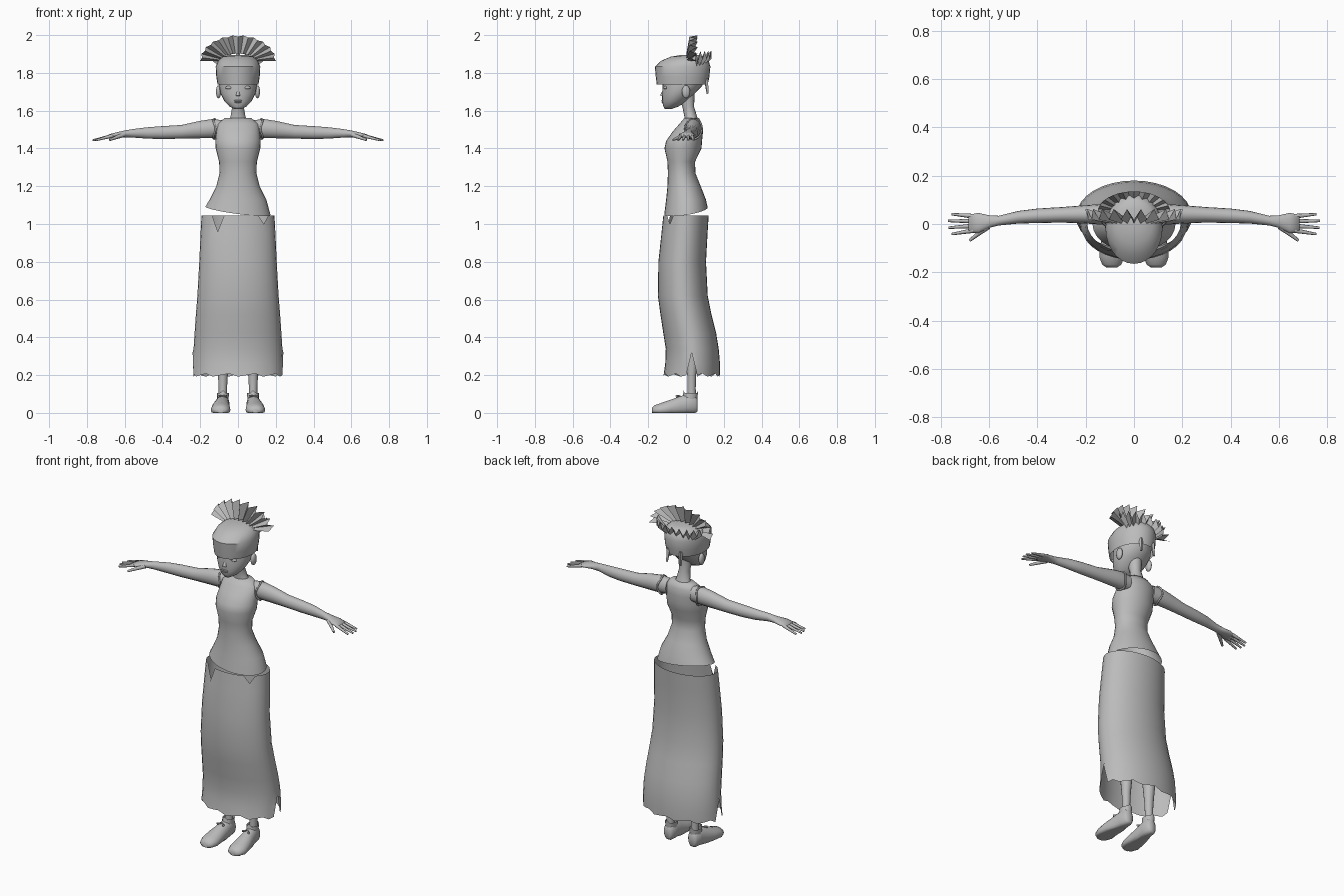
import bpy, bmesh
from math import sin, cos, pi, radians
from mathutils import Vector, Matrix

if "Cube" in bpy.data.objects:
    bpy.data.objects.remove(bpy.data.objects["Cube"], do_unlink=True)

grey = bpy.data.materials.new("plain_grey")
grey.use_nodes = True
GREY = (0.5, 0.5, 0.5, 1)
grey.diffuse_color = GREY
grey.node_tree.nodes["Principled BSDF"].inputs["Base Color"].default_value = GREY


def finish(name, bm, smooth=50):
    bmesh.ops.recalc_face_normals(bm, faces=bm.faces)
    me = bpy.data.meshes.new(name)
    bm.to_mesh(me)
    bm.free()
    me.materials.append(grey)
    ob = bpy.data.objects.new(name, me)
    bpy.context.collection.objects.link(ob)
    if smooth:
        bpy.ops.object.select_all(action='DESELECT')
        ob.select_set(True)
        bpy.context.view_layer.objects.active = ob
        bpy.ops.object.shade_smooth_by_angle(angle=radians(smooth))
    return ob


def loft(name, rings, axis='z', n=24, caps=(True, True), side=1, tweak=None, smooth=50):
    """Skin elliptical rings (x, y, z, radius_a, radius_b) lying across an axis."""
    bm = bmesh.new()
    rows = []
    for r, (x, y, z, ra, rb) in enumerate(rings):
        row = []
        for i in range(n):
            a, b = ra * cos(2 * pi * i / n), rb * sin(2 * pi * i / n)
            off = {'x': (0, a, b), 'y': (a, 0, b), 'z': (a, b, 0)}[axis]
            p = Vector((x, y, z)) + Vector(off)
            if tweak:
                tweak(p, r, i)
            p.x *= side
            row.append(bm.verts.new(p))
        rows.append(row)
    for lo, hi in zip(rows, rows[1:]):
        for i in range(n):
            j = (i + 1) % n
            bm.faces.new((lo[i], lo[j], hi[j], hi[i]))
    if caps[0]:
        bm.faces.new(rows[0])
    if caps[1]:
        bm.faces.new(rows[-1])
    return finish(name, bm, smooth)


def ball(name, loc, scale):
    bm = bmesh.new()
    bmesh.ops.create_uvsphere(bm, u_segments=14, v_segments=8, radius=1,
                              matrix=Matrix.LocRotScale(Vector(loc), None, Vector(scale)))
    return finish(name, bm, 80)


def taper(name, start, end, r1, r2, n=8):
    a, b = Vector(start), Vector(end)
    turn = (b - a).to_track_quat('Z', 'Y').to_matrix().to_4x4()
    bm = bmesh.new()
    bmesh.ops.create_cone(bm, cap_ends=True, segments=n, radius1=r1, radius2=r2,
                          depth=(b - a).length,
                          matrix=Matrix.Translation((a + b) / 2) @ turn)
    return finish(name, bm)


def pleats(name, n, inner, outer):
    """Folded strip between two zigzag edges."""
    bm = bmesh.new()
    pairs = []
    for i in range(n + 1):
        t, s = pi * i / n, (-1) ** i
        pairs.append([bm.verts.new(f(t, s)) for f in (inner, outer)])
    for p, q in zip(pairs, pairs[1:]):
        bm.faces.new((p[0], q[0], q[1], p[1]))
    return finish(name, bm, 0)


def loop_trim(name, points, r=0.004):
    cu = bpy.data.curves.new(name, 'CURVE')
    cu.dimensions = '3D'
    cu.bevel_depth = r
    cu.bevel_resolution = 1
    sp = cu.splines.new('POLY')
    sp.points.add(len(points) - 1)
    for q, p in zip(sp.points, points):
        q.co = (*p, 1)
    sp.use_cyclic_u = True
    cu.materials.append(grey)
    bpy.context.collection.objects.link(bpy.data.objects.new(name, cu))


# Long open skirt: side slits at the hem, two notches in the front waist
def skirt_edges(p, r, i):
    if r == 0:
        p.z += 0.12 if i in (0, 16) else 0.008 * (i % 3 - 1)
    if r == 1 and i in (0, 16):
        p.z += 0.07
    if r == 8:
        p.z -= {21: 0.085, 28: 0.045}.get(i, 0)


loft("skirt", [(0, .03, .20, .24, .15), (0, .035, .26, .238, .145), (0, .033, .34, .235, .14),
               (0, .02, .42, .23, .14), (0, 0, .52, .223, .135), (0, -.017, .62, .215, .132),
               (0, -.02, .8, .205, .126), (0, -.008, .95, .198, .122), (0, 0, 1.045, .193, .12)],
     n=32, caps=(False, False), tweak=skirt_edges, smooth=80)


# Fitted top with a slanted open hem
def slant_hem(p, r, i):
    if r == 0:
        p.z += 0.15 * p.y - 0.13 * p.x


loft("fitted_top", [(0, 0, 1.07, .172, .115), (0, 0, 1.13, .15, .105), (0, -.01, 1.2, .115, .088),
                    (0, -.023, 1.27, .097, .073), (0, -.025, 1.33, .1, .073),
                    (0, -.016, 1.4, .118, .098), (0, -.01, 1.44, .12, .095),
                    (0, .01, 1.49, .115, .08), (0, .025, 1.53, .11, .06), (0, .03, 1.56, .07, .04)],
     n=28, caps=(False, True), tweak=slant_hem, smooth=80)

# Neckline trim
loop_trim("neckline_trim", [(.075 * cos(t), .015 - .066 * abs(sin(t)) if sin(t) < 0 else .03 + .05 * sin(t),
                             1.535 - .04 * abs(sin(t))) for t in [2 * pi * k / 28 for k in range(28)]])

# Neck and head
loft("neck", [(0, .03, 1.53, .065, .04), (0, .026, 1.565, .04, .034), (0, .012, 1.62, .031, .031),
              (0, 0, 1.69, .04, .045)], n=16, smooth=80)
loft("head", [(0, -.095, 1.608, .018, .017), (0, -.08, 1.622, .045, .04), (0, -.06, 1.65, .072, .066),
              (0, -.04, 1.69, .092, .086), (0, -.02, 1.73, .1, .105), (0, -.01, 1.79, .1, .11)],
     smooth=80)
taper("nose", (0, -.112, 1.72), (0, -.126, 1.677), .005, .012)
for part, z, w in (("upper_lip", 1.653, .022), ("lower_lip", 1.645, .018)):
    ball(part, (0, -.123, z), (w, .007, .005))

# Head wrap
loft("head_wrap", [(0, -.02, 1.738, .108, .135), (0, -.018, 1.78, .115, .142),
                   (0, -.018, 1.833, .118, .147), (0, -.005, 1.865, .105, .125),
                   (0, .01, 1.886, .08, .09), (0, .02, 1.895, .04, .045)],
     n=28, caps=(False, True), smooth=40)

# Large upright pleated fan and a smaller one opening backwards
pleats("crown_fan", 22,
       lambda t, s: (.095 * cos(t), .015 + .013 * s, 1.862 + .04 * sin(t)),
       lambda t, s: ((.197 + .005 * s) * cos(t), .04 + .022 * s, 1.862 + (.134 + .004 * s) * sin(t)))
pleats("back_fan", 20,
       lambda t, s: (.1 * cos(t), .05 + .045 * sin(t), 1.85 + .015 * s),
       lambda t, s: (.15 * cos(t), .05 + .085 * sin(t), 1.895 + .022 * s))

# Parts that come in pairs
for side, tag in ((1, "left"), (-1, "right")):
    ball(tag + "_eye", (side * .047, -.109, 1.722), (.02, .01, .009))
    ball(tag + "_ear", (side * .103, 0, 1.7), (.014, .022, .035))
    taper(tag + "_back_ribbon", (side * .04, .105, 1.77), (side * .045, .115, 1.69), .012, .006, 4)

    loft(tag + "_arm", [(.08, .04, 1.505, .038, .045), (.14, .04, 1.505, .042, .05),
                        (.2, .04, 1.5, .038, .046), (.3, .038, 1.488, .032, .036),
                        (.4, .034, 1.484, .03, .034), (.48, .028, 1.482, .026, .03),
                        (.56, .014, 1.48, .02, .022), (.6, .01, 1.477, .026, .018),
                        (.645, .004, 1.472, .042, .013), (.685, .002, 1.465, .036, .009)],
         axis='x', n=16, side=side, smooth=80)

    # Fingers and thumb
    for k, (y, tip_x) in enumerate(((.032, .755), (.012, .77), (-.008, .768), (-.027, .755))):
        taper(f"{tag}_finger_{k + 1}", (side * .665, y, 1.467),
              (side * tip_x, y * 1.4 - .004, 1.443), .01, .005)
    taper(tag + "_thumb", (side * .605, -.01, 1.473), (side * .68, -.068, 1.445), .013, .006)

    # Armhole trim
    ring = [2 * pi * k / 20 for k in range(20)]
    loop_trim(tag + "_armhole_trim", [(side * (.125 + .006 * cos(3 * t)), .04 + .045 * cos(t),
                                       1.503 + .053 * sin(t)) for t in ring], .005)

    loft(tag + "_leg", [(.08, .03, .06, .022, .024), (.08, .03, .13, .022, .022),
                        (.08, .03, .2, .026, .024), (.08, .03, .34, .036, .04),
                        (.08, .02, .5, .042, .042)], n=14, side=side, smooth=80)

    # Shoe with a flat bottom, peaked collar and lace ends
    def flat_bottom(p, r, i):
        p.z = max(p.z, 0)

    def peak(p, r, i):
        if r and i in (3, 9):
            p.z += 0.014

    loft(tag + "_shoe", [(.08, .062, .04, .02, .032), (.08, .05, .045, .031, .05),
                         (.081, .01, .045, .036, .055), (.085, -.03, .035, .04, .054),
                         (.09, -.08, .025, .048, .046), (.092, -.135, .016, .052, .036),
                         (.092, -.168, .014, .04, .026), (.092, -.18, .012, .022, .014)],
         axis='y', n=18, side=side, tweak=flat_bottom, smooth=55)
    loft(tag + "_shoe_collar", [(.08, .02, .07, .03, .04), (.08, .026, .105, .032, .038)],
         n=12, caps=(False, False), side=side, tweak=peak)
    for dx in (-.022, .022):
        taper(tag + "_lace_end", (side * .083, -.03, .09), (side * (.083 + dx), -.05, .088), .003, .007, 5)
